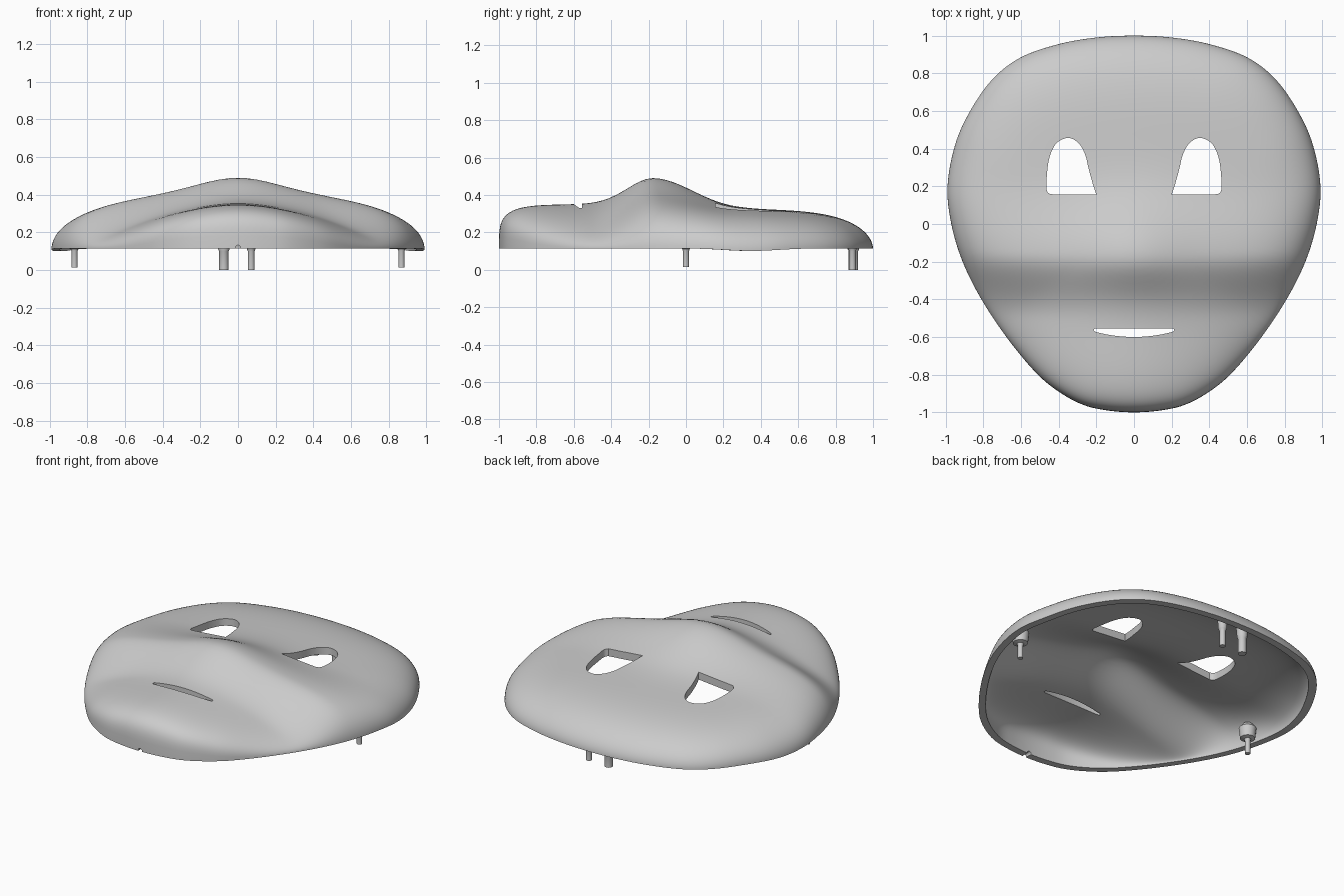
import bpy, bmesh, math
from mathutils import Vector

cube = bpy.data.objects.get("Cube")
if cube:
    bpy.data.objects.remove(cube)

RIM = 0.115      # height of the open rim
WALL = 0.045     # shell thickness
RINGS = 44

grey = bpy.data.materials.new("plain grey")
grey.use_nodes = True
grey.diffuse_color = (0.6, 0.6, 0.6, 1)
grey.node_tree.nodes["Principled BSDF"].inputs["Base Color"].default_value = (0.6, 0.6, 0.6, 1)


def add_object(name, bm):
    bmesh.ops.recalc_face_normals(bm, faces=bm.faces)
    mesh = bpy.data.meshes.new(name)
    bm.to_mesh(mesh)
    bm.free()
    mesh.materials.append(grey)
    obj = bpy.data.objects.new(name, mesh)
    bpy.context.collection.objects.link(obj)
    return obj


def smooth(obj, angle=35):
    bpy.ops.object.select_all(action='DESELECT')
    obj.select_set(True)
    bpy.context.view_layer.objects.active = obj
    bpy.ops.object.shade_smooth_by_angle(angle=math.radians(angle))


def spline(points, steps, closed):
    """Catmull-Rom curve through 2D points."""
    p = [Vector(q) for q in points]
    n = len(p)
    pick = (lambda i: p[i % n]) if closed else (lambda i: p[max(0, min(n - 1, i))])
    out = []
    for i in range(n if closed else n - 1):
        a, b, c, d = (pick(i + k) for k in (-1, 0, 1, 2))
        for s in range(steps):
            t = s / steps
            out.append(0.5 * (2 * b + (c - a) * t + (2 * a - 5 * b + 4 * c - d) * t * t
                              + (3 * b - a - 3 * c + d) * t ** 3))
    if not closed:
        out.append(p[-1])
    return out


def ramp(v, lo, hi):
    t = max(0.0, min(1.0, (v - lo) / (hi - lo)))
    return t * t * (3 - 2 * t)


def height(t, edge, x, y):
    """Face height: rounded dome, broad nose ridge and steep chin."""
    chin = ramp(-edge.y, 0.5, 1.0)
    side = edge.x ** 2 * (1 - chin)
    dome = max(0.0, 1 - t ** (5 + 5 * chin + side)) ** (0.55 - 0.3 * chin - 0.05 * side)
    low = 1 - ramp(y, -0.25, 0.25)
    jaw = 1 - ramp(y, -0.5, -0.15)
    base = 0.208 + 0.027 * low - (0.04 + 0.46 * jaw) * x * x / (1 + 2 * x * x)
    dy = y + 0.17
    ridge = 0.142 * math.exp(-(dy / (0.3 if dy > 0 else 0.2)) ** 2) / (1 + (x / 0.38) ** 2)
    sag = 0.014 * t ** 6 * ramp(abs(x), 0.6, 0.9) * math.exp(-((y - 0.35) / 0.2) ** 2)
    return RIM - sag + dome * (base + ridge), dome


# Mask shell: outer and inner skins joined along the rim
half = [(0.2, 0.99), (0.4, 0.955), (0.6, 0.885), (0.75, 0.77), (0.87, 0.6), (0.95, 0.42),
        (0.99, 0.2), (0.97, 0), (0.91, -0.2), (0.81, -0.4), (0.67, -0.61), (0.52, -0.79),
        (0.4, -0.89), (0.27, -0.96), (0.14, -0.99)]
outline = spline([(0, 1)] + half + [(0, -1)] + [(-x, y) for x, y in reversed(half)], 6, True)
count = len(outline)
bm = bmesh.new()


def skin(inner):
    shrink = 0.955 if inner else 1.0
    drop = WALL if inner else 0.0
    rings = []
    for r in range(1, RINGS + 1):
        t = math.sin(math.pi / 2 * r / RINGS)
        ring = []
        for e in outline:
            x, y = e * t
            z, dome = height(t, e, x, y)
            ring.append(bm.verts.new((x * shrink, y * shrink, z - drop * dome)))
        rings.append(ring)
    z, dome = height(0, outline[0], 0, 0)
    top = bm.verts.new((0, 0, z - drop))
    for i in range(count):
        j = (i + 1) % count
        bm.faces.new((top, rings[0][i], rings[0][j]))
        for a, b in zip(rings, rings[1:]):
            bm.faces.new((a[i], b[i], b[j], a[j]))
    return rings[-1]


outer_rim, inner_rim = skin(False), skin(True)
for i in range(count):
    j = (i + 1) % count
    bm.faces.new((outer_rim[i], inner_rim[i], inner_rim[j], outer_rim[j]))
mask = add_object("mask_shell", bm)


def prism(name, points):
    b = bmesh.new()
    face = b.faces.new([b.verts.new((x, y, 0)) for x, y in points])
    moved = bmesh.ops.extrude_face_region(b, geom=[face])["geom"]
    bmesh.ops.translate(b, vec=(0, 0, 0.8), verts=[v for v in moved if isinstance(v, bmesh.types.BMVert)])
    return add_object(name, b)


# Cutters for the eyes, mouth and small chin notch
eye = spline([(0.2, 0.157), (0.215, 0.2), (0.24, 0.29), (0.26, 0.37), (0.295, 0.43), (0.35, 0.457),
              (0.415, 0.425), (0.452, 0.34), (0.465, 0.22), (0.462, 0.175), (0.445, 0.158)], 5, False)
mouth = spline([(0.21, -0.555), (0.205, -0.572), (0.11, -0.592), (0, -0.6),
                (-0.11, -0.592), (-0.205, -0.572), (-0.21, -0.555)], 5, False)
cutters = [prism("eye_cutter_left", eye),
           prism("eye_cutter_right", [(-x, y) for x, y in eye]),
           prism("mouth_cutter", mouth)]
b = bmesh.new()
bmesh.ops.create_cone(b, cap_ends=True, segments=12, radius1=0.014, radius2=0.014, depth=0.2)
notch = add_object("notch_cutter", b)
notch.rotation_euler.x = math.pi / 2
notch.location = (0, -0.98, RIM + 0.004)
cutters.append(notch)

bpy.context.view_layer.objects.active = mask
for cutter in cutters:
    cutter.hide_render = True
    mod = mask.modifiers.new(cutter.name, 'BOOLEAN')
    mod.operation = 'DIFFERENCE'
    mod.solver = 'EXACT'
    mod.object = cutter
    bpy.ops.object.modifier_apply(modifier=mod.name)
for cutter in cutters:
    bpy.data.objects.remove(cutter)
smooth(mask)


# Mounting pegs, each turned from a profile with a flared boss inside the shell
def peg(name, x, y, bottom, radius, boss, top):
    profile = [(radius, bottom), (radius, 0.1), (radius * 1.25, 0.112),
               (boss * 0.85, 0.118), (boss * 0.9, 0.14), (boss, top), (boss * 0.5, top + 0.03)]
    b = bmesh.new()
    n = 20
    rings = [[b.verts.new((x + r * math.cos(math.tau * k / n), y + r * math.sin(math.tau * k / n), z))
              for k in range(n)] for r, z in profile]
    for lower, upper in zip(rings, rings[1:]):
        for k in range(n):
            m = (k + 1) % n
            b.faces.new((lower[k], lower[m], upper[m], upper[k]))
    b.faces.new(rings[0])
    b.faces.new(rings[-1])
    smooth(add_object(name, b))


for side, s in (("left", 1), ("right", -1)):
    peg("side_peg_" + side, s * 0.868, 0, 0.015, 0.016, 0.052, 0.185)
peg("forehead_peg_left", 0.07, 0.89, 0, 0.018, 0.03, 0.18)
peg("forehead_peg_right", -0.075, 0.895, 0, 0.025, 0.036, 0.18)
